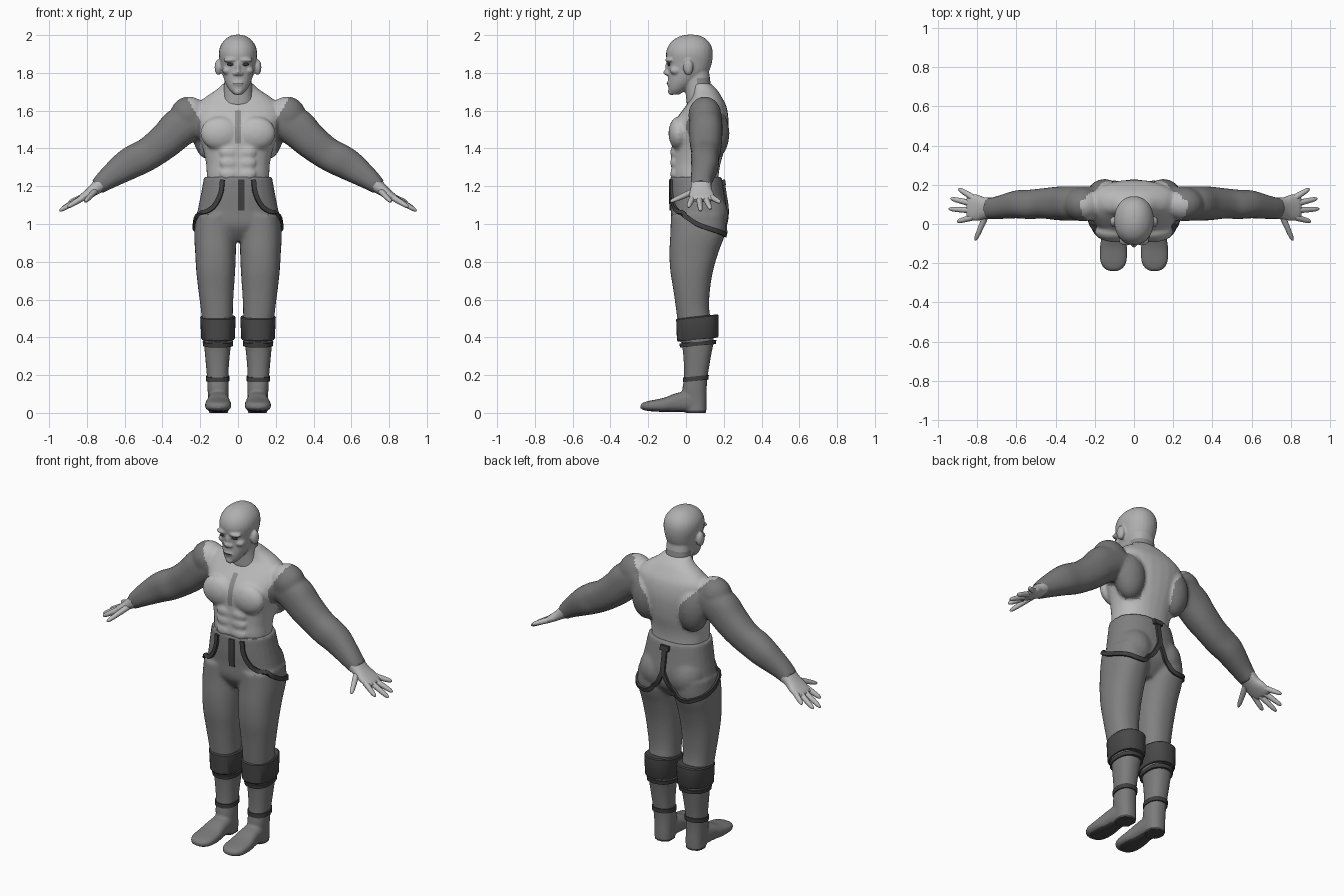
import bpy, bmesh, math
from mathutils import Vector

X, Y, Z = Vector((1, 0, 0)), Vector((0, 1, 0)), Vector((0, 0, 1))


def material(name, g):
    m = bpy.data.materials.new(name)
    m.diffuse_color = (g, g, g, 1)
    return m


SKIN = material("light skin", 0.50)
FACE = material("face skin", 0.43)
MID = material("mid grey skin", 0.27)
ARM = material("dark skin", 0.19)
PANTS = material("trouser grey", 0.22)
BOOT = material("boot grey", 0.20)
WRAP = material("wrap dark", 0.065)
STRAP = material("strap dark", 0.05)
EYE = material("eye dark", 0.04)


def spline(points, steps):
    """Catmull-Rom through tuples of any length."""
    out = []
    for i in range(len(points) - 1):
        a, b = points[max(i - 1, 0)], points[i]
        c, d = points[i + 1], points[min(i + 2, len(points) - 1)]
        for k in range(steps):
            t = k / steps
            out.append(tuple(
                0.5 * (2 * q + (r - p) * t + (2 * p - 5 * q + 4 * r - s) * t * t
                       + (3 * q - p - 3 * r + s) * t ** 3)
                for p, q, r, s in zip(a, b, c, d)))
    return out + [tuple(points[-1])]


def loft(bm, rings, u=X, v=Y, n=28, p=2.3, steps=4):
    """Capped superelliptic tube; each ring is x, y, z, radius_u, radius_v."""
    loops = []
    for x, y, z, a, b in spline(rings, steps):
        loop = []
        for i in range(n):
            t = 2 * math.pi * i / n
            c, s = math.cos(t), math.sin(t)
            c = math.copysign(abs(c) ** (2 / p), c)
            s = math.copysign(abs(s) ** (2 / p), s)
            loop.append(bm.verts.new(Vector((x, y, z)) + u * a * c + v * b * s))
        loops.append(loop)
    for l0, l1 in zip(loops, loops[1:]):
        for i in range(n):
            bm.faces.new((l0[i], l0[(i + 1) % n], l1[(i + 1) % n], l1[i]))
    bm.faces.new(loops[0])
    bm.faces.new(loops[-1])


def ball(bm, center, radii):
    r = bmesh.ops.create_uvsphere(bm, u_segments=20, v_segments=12, radius=1)
    for v in r["verts"]:
        v.co = Vector(c + k * q for c, k, q in zip(center, v.co, radii))


def mirror(bm):
    r = bmesh.ops.duplicate(bm, geom=bm.verts[:] + bm.edges[:] + bm.faces[:])
    for g in r["geom"]:
        if isinstance(g, bmesh.types.BMVert):
            g.co.x *= -1


def finish(bm, name, mats, voxel=0, smooth=4, rule=None, angle=50):
    bmesh.ops.recalc_face_normals(bm, faces=bm.faces[:])
    me = bpy.data.meshes.new(name)
    bm.to_mesh(me)
    bm.free()
    ob = bpy.data.objects.new(name, me)
    bpy.context.collection.objects.link(ob)
    if voxel:  # blend the overlapping masses into one skin
        m = ob.modifiers.new("blend", 'REMESH')
        m.mode, m.voxel_size = 'VOXEL', voxel
        m = ob.modifiers.new("soften", 'SMOOTH')
        m.factor, m.iterations = 0.5, smooth
        dg = bpy.context.evaluated_depsgraph_get()
        ob.data = bpy.data.meshes.new_from_object(ob.evaluated_get(dg))
        ob.modifiers.clear()
    ob.data.materials.clear()
    for m in mats:
        ob.data.materials.append(m)
    for f in ob.data.polygons:
        f.material_index = rule(f.center) if rule else 0
    ob.data.shade_smooth()
    ob.data.set_sharp_from_angle(angle=math.radians(angle))
    return ob


# Upper body: arms, shoulders, chest, back and stomach
bm = bmesh.new()
across = Vector((0.6, 0, 0.8))
loft(bm, [(0.20, 0.105, 1.565, 0.09, 0.085), (0.31, 0.105, 1.51, 0.103, 0.088),
          (0.385, 0.105, 1.44, 0.094, 0.086), (0.465, 0.105, 1.378, 0.087, 0.077),
          (0.53, 0.1, 1.343, 0.088, 0.075), (0.60, 0.1, 1.303, 0.08, 0.071),
          (0.70, 0.083, 1.233, 0.056, 0.058), (0.745, 0.08, 1.196, 0.043, 0.052)],
     across, Y)
ball(bm, (0.26, 0.1, 1.575), (0.1, 0.088, 0.1))         # deltoid
ball(bm, (0.095, -0.04, 1.48), (0.105, 0.053, 0.088))   # pectoral
ball(bm, (0.15, 0.145, 1.48), (0.09, 0.085, 0.14))      # upper back
for z in (1.265, 1.325, 1.38):
    ball(bm, (0.048, -0.065, z), (0.046, 0.018, 0.032))  # stomach muscle
mirror(bm)
loft(bm, [(0, 0.06, 1.15, 0.155, 0.11), (0, 0.05, 1.25, 0.165, 0.122),
          (0, 0.055, 1.32, 0.169, 0.128), (0, 0.065, 1.40, 0.187, 0.14),
          (0, 0.072, 1.48, 0.215, 0.148), (0, 0.085, 1.55, 0.23, 0.14),
          (0, 0.105, 1.62, 0.225, 0.11), (0, 0.11, 1.67, 0.175, 0.08),
          (0, 0.1, 1.71, 0.115, 0.065), (0, 0.08, 1.745, 0.078, 0.05)])


def body_rule(c):
    ax = abs(c.x)
    if ax < 0.017 and c.y < 0 and 1.42 < c.z < 1.6:
        return 2
    edge = 0.2 + 0.6 * max(0, c.z - 1.55)
    if c.y > 0.12:
        edge = 0.1 + 0.9 * max(0, c.z - 1.5)
    return int(ax > 0.3 or (ax > edge and c.z > 1.34))


finish(bm, "upper_body", [SKIN, ARM, MID], 0.01, 4, body_rule)

# Hands with four fingers and a thumb
bm = bmesh.new()
loft(bm, [(0.725, 0.08, 1.212, 0.042, 0.054), (0.765, 0.08, 1.18, 0.031, 0.056),
          (0.80, 0.083, 1.155, 0.024, 0.066), (0.835, 0.086, 1.133, 0.018, 0.064),
          (0.85, 0.086, 1.125, 0.010, 0.052)], across, Y)
for a, b in (((0.82, 0.035, 1.14), (0.902, 0.012, 1.09)),
             ((0.83, 0.07, 1.135), (0.945, 0.077, 1.07)),
             ((0.83, 0.105, 1.135), (0.935, 0.13, 1.08)),
             ((0.815, 0.13, 1.145), (0.895, 0.18, 1.115)),
             ((0.755, 0.045, 1.175), (0.81, -0.083, 1.118))):
    a, b = Vector(a), Vector(b)
    d = (b - a).normalized()
    v = d.cross(across).normalized()
    u = v.cross(d)
    loft(bm, [(*a.lerp(b, t), r, r) for t, r in
              ((0, 0.017), (0.5, 0.0145), (0.88, 0.011), (1, 0.004))],
         u, v, n=10, p=2, steps=2)
mirror(bm)
finish(bm, "hands", [SKIN])

# Head with neck, ears, brow, nose, cheeks and lips
bm = bmesh.new()
ball(bm, (0.104, 0.012, 1.83), (0.02, 0.027, 0.042))
ball(bm, (0.038, -0.085, 1.868), (0.04, 0.025, 0.014))
ball(bm, (0.057, -0.055, 1.812), (0.026, 0.03, 0.022))
ball(bm, (0.013, -0.096, 1.797), (0.014, 0.014, 0.011))
mirror(bm)
loft(bm, [(0, 0.085, 1.63, 0.085, 0.08), (0, 0.07, 1.69, 0.077, 0.072),
          (0, 0.06, 1.75, 0.073, 0.07), (0, 0.05, 1.82, 0.072, 0.07)])
loft(bm, [(0, -0.058, 1.685, 0.022, 0.022), (0, -0.045, 1.71, 0.046, 0.047),
          (0, -0.02, 1.75, 0.068, 0.075), (0, 0.01, 1.80, 0.084, 0.105),
          (0, 0.018, 1.85, 0.094, 0.118), (0, 0.018, 1.90, 0.101, 0.124),
          (0, 0.02, 1.94, 0.094, 0.115), (0, 0.022, 1.972, 0.073, 0.092),
          (0, 0.025, 1.993, 0.045, 0.058), (0, 0.025, 2.002, 0.018, 0.022)], p=2.15)
ball(bm, (0, -0.1, 1.802), (0.014, 0.021, 0.016))
ball(bm, (0, -0.094, 1.83), (0.012, 0.016, 0.036))
ball(bm, (0, -0.088, 1.745), (0.03, 0.014, 0.014))
ball(bm, (0, -0.078, 1.702), (0.024, 0.018, 0.02))
finish(bm, "head", [FACE, MID], 0.006, 3,
       lambda c: int(1.69 < c.z < 1.775 and c.y > 0.055))

# Eyes and mouth line
bm = bmesh.new()
ball(bm, (0.037, -0.09, 1.845), (0.021, 0.008, 0.008))
mirror(bm)
ball(bm, (0, -0.097, 1.745), (0.024, 0.006, 0.003))
finish(bm, "eyes_and_mouth", [EYE])

# Trousers
bm = bmesh.new()
loft(bm, [(0.105, 0.06, 0.37, 0.077, 0.09), (0.107, 0.05, 0.45, 0.08, 0.09),
          (0.112, 0.035, 0.55, 0.085, 0.088), (0.116, 0.03, 0.65, 0.094, 0.097),
          (0.118, 0.03, 0.75, 0.103, 0.113), (0.119, 0.042, 0.85, 0.108, 0.13),
          (0.12, 0.062, 0.95, 0.112, 0.145), (0.115, 0.065, 1.05, 0.108, 0.145)])
ball(bm, (0.1, 0.115, 1.05), (0.105, 0.108, 0.12))      # seat
mirror(bm)
loft(bm, [(0, 0.06, 0.91, 0.09, 0.08), (0, 0.062, 0.95, 0.17, 0.115),
          (0, 0.065, 1.0, 0.222, 0.143), (0, 0.067, 1.08, 0.212, 0.148),
          (0, 0.06, 1.15, 0.198, 0.145), (0, 0.052, 1.25, 0.18, 0.137)])
trousers = finish(bm, "trousers", [PANTS], 0.01, 3)

# Boots with dark soles
bm = bmesh.new()
loft(bm, [(0.105, 0.062, 0.39, 0.075, 0.09), (0.109, 0.06, 0.32, 0.067, 0.076),
          (0.108, 0.053, 0.20, 0.057, 0.063), (0.105, 0.045, 0.12, 0.056, 0.064),
          (0.103, 0.052, 0.05, 0.053, 0.057), (0.103, 0.052, 0.0, 0.053, 0.055)])
loft(bm, [(0.103, 0.08, 0.045, 0.04, 0.042), (0.103, 0.03, 0.06, 0.053, 0.056),
          (0.104, -0.05, 0.055, 0.059, 0.05), (0.105, -0.12, 0.042, 0.069, 0.037),
          (0.105, -0.19, 0.037, 0.067, 0.028), (0.105, -0.225, 0.035, 0.048, 0.02),
          (0.105, -0.24, 0.034, 0.022, 0.011)], X, Z, p=2.6)
mirror(bm)
finish(bm, "boots", [BOOT, WRAP], 0.008, 2, lambda c: int(c.z < 0.014))


# Knee wraps, shin bands and ankle bands
def cuff(name, mat, rings):
    bm = bmesh.new()
    loft(bm, rings, steps=1, n=32)
    for v in bm.verts:  # wraps sit higher at the back
        v.co.z += 0.1 * (v.co.y - 0.06)
    mirror(bm)
    finish(bm, name, [mat], angle=35)


cuff("knee_wraps", WRAP, [(0.106, 0.062, 0.388, 0.084, 0.105),
                          (0.106, 0.062, 0.395, 0.089, 0.11),
                          (0.106, 0.06, 0.505, 0.094, 0.112),
                          (0.106, 0.06, 0.511, 0.089, 0.106)])
cuff("shin_bands", STRAP, [(0.106, 0.063, 0.355, 0.079, 0.095),
                           (0.106, 0.063, 0.376, 0.081, 0.098)])
cuff("ankle_bands", STRAP, [(0.108, 0.052, 0.17, 0.062, 0.067),
                            (0.108, 0.053, 0.195, 0.062, 0.068)])


# Straps laid on the trousers
def strap(name, path, width, thick=0.009, steps=8, both=False):
    bm = bmesh.new()
    hits = [trousers.closest_point_on_mesh(Vector(q))[1:3] for q in spline(path, steps)]
    loops = []
    for i, (co, nrm) in enumerate(hits):
        t = hits[min(i + 1, len(hits) - 1)][0] - hits[max(i - 1, 0)][0]
        side = nrm.cross(t).normalized() * width / 2
        up, down = co + nrm * thick, co - nrm * 0.006
        loops.append([bm.verts.new(q) for q in
                      (up - side, up + side, down + side, down - side)])
    for a, b in zip(loops, loops[1:]):
        for k in range(4):
            bm.faces.new((a[k], a[(k + 1) % 4], b[(k + 1) % 4], b[k]))
    bm.faces.new(loops[0])
    bm.faces.new(loops[-1])
    if both:
        mirror(bm)
    finish(bm, name, [STRAP], angle=40)


bpy.context.view_layer.update()
strap("hip_straps", [(0.085, -0.09, 1.235), (0.095, -0.085, 1.16), (0.135, -0.07, 1.09),
                     (0.2, -0.01, 1.045), (0.235, 0.06, 1.0), (0.2, 0.15, 0.965),
                     (0.11, 0.23, 0.94), (0.05, 0.23, 0.99), (0.0, 0.23, 1.09)],
      0.024, 0.012, both=True)
strap("back_strap", [(0, 0.2, 1.235), (0, 0.21, 1.16), (0, 0.23, 1.08)], 0.028, 0.012)
strap("back_buckle", [(0, 0.2, 1.235), (0, 0.2, 1.205)], 0.055, 0.016, 2)
strap("fly", [(0.018, -0.1, 1.235), (0.018, -0.1, 1.07)], 0.034, 0.006)
